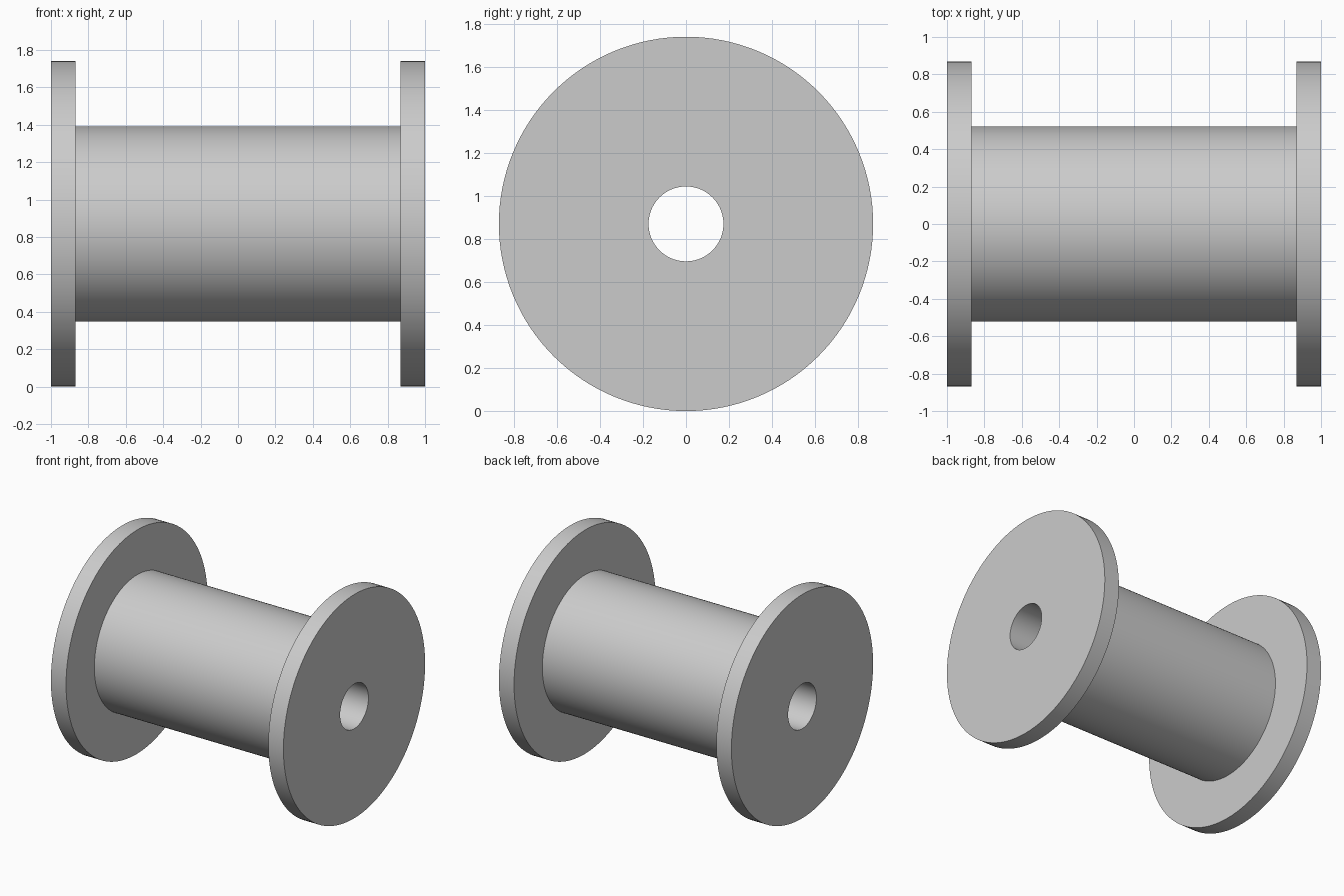
import bpy
import bmesh
import math

cube = bpy.data.objects.get("Cube")
if cube:
    bpy.data.objects.remove(cube, do_unlink=True)

FLANGE_R, CORE_R, BORE_R = 0.87, 0.522, 0.174
HALF_LENGTH, FLANGE_INNER = 1.0, 0.87
SEGMENTS = 128

grey = bpy.data.materials.new("light_grey")
grey.use_nodes = True
colour = (0.6, 0.6, 0.6, 1)
grey.diffuse_color = colour
grey.node_tree.nodes["Principled BSDF"].inputs["Base Color"].default_value = colour

# Closed half section (x, radius), mirrored to the other end
half = [(HALF_LENGTH, BORE_R), (HALF_LENGTH, FLANGE_R),
        (FLANGE_INNER, FLANGE_R), (FLANGE_INNER, CORE_R)]
profile = half + [(-x, r) for x, r in reversed(half)]

# Spool: two flanges, core and through bore turned as one solid
bm = bmesh.new()
verts = [bm.verts.new((x, 0, r)) for x, r in profile]
edges = [bm.edges.new((v, verts[i - 1])) for i, v in enumerate(verts)]
bmesh.ops.spin(bm, geom=verts + edges, cent=(0, 0, 0), axis=(1, 0, 0),
               angle=math.tau, steps=SEGMENTS, use_merge=True)
bmesh.ops.remove_doubles(bm, verts=bm.verts, dist=0.0001)
bmesh.ops.recalc_face_normals(bm, faces=bm.faces)

mesh = bpy.data.meshes.new("spool")
bm.to_mesh(mesh)
bm.free()
mesh.materials.append(grey)
spool = bpy.data.objects.new("spool", mesh)
spool.location.z = FLANGE_R
bpy.context.collection.objects.link(spool)

# Smooth round walls, crisp rims
bpy.ops.object.select_all(action="DESELECT")
spool.select_set(True)
bpy.context.view_layer.objects.active = spool
bpy.ops.object.shade_smooth_by_angle(angle=math.radians(30))
